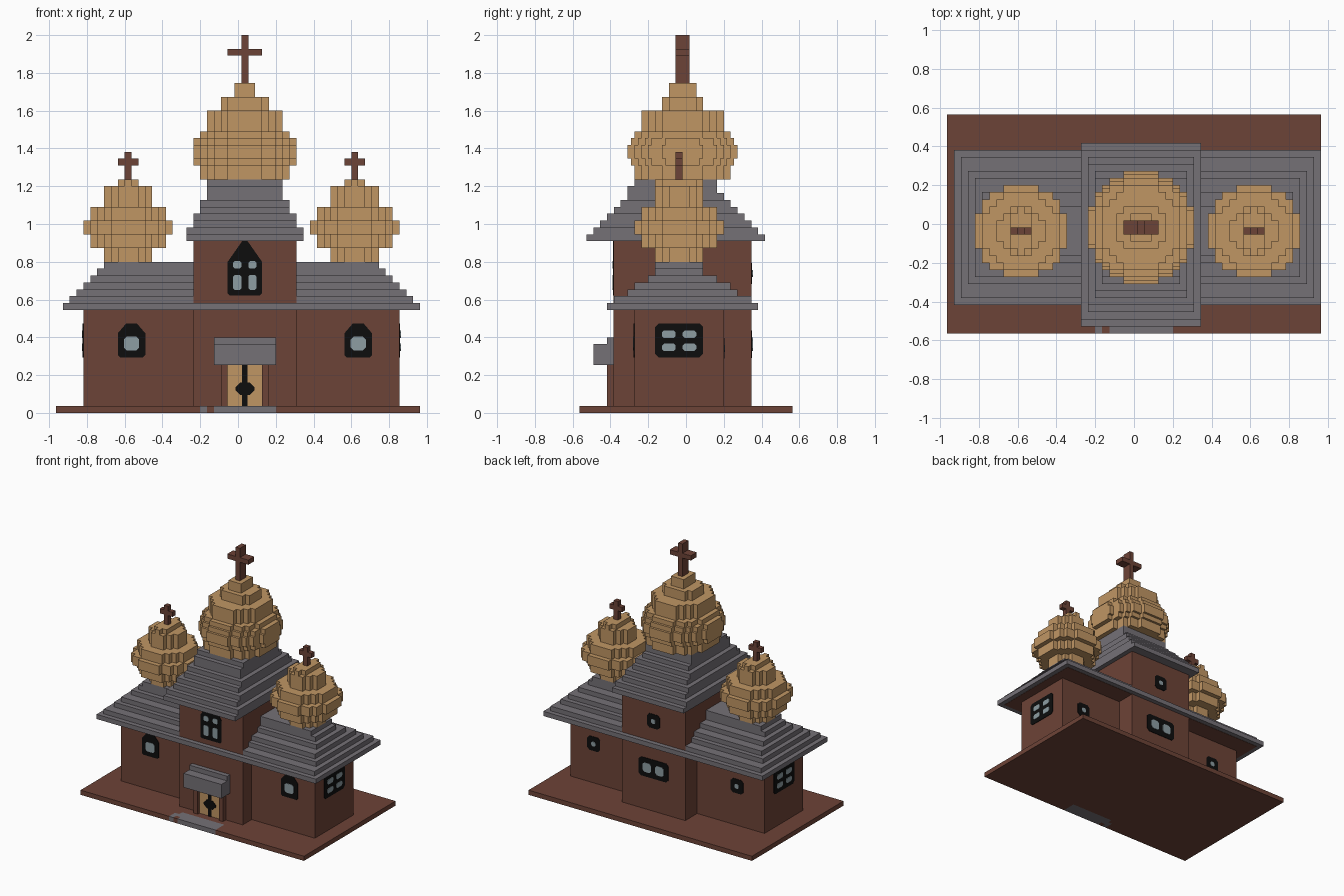
import bpy, bmesh, math
from mathutils import Vector

cube = bpy.data.objects.get("Cube")
if cube:
    bpy.data.objects.remove(cube, do_unlink=True)

U = 2 / 55                          # size of one block
ORIGIN = Vector((26.5, 15.5, 0))    # block grid centre


def material(name, rgb):
    m = bpy.data.materials.new(name)
    m.use_nodes = True
    m.diffuse_color = (*rgb, 1)
    m.node_tree.nodes["Principled BSDF"].inputs["Base Color"].default_value = (*rgb, 1)
    return m


BROWN = material("brown_timber", (0.152, 0.056, 0.038))
GREY = material("grey_shingle", (0.178, 0.164, 0.183))
TAN = material("golden_wood", (0.53, 0.305, 0.127))
BLACK = material("black_frame", (0.004, 0.004, 0.004))
GLASS = material("pale_glass", (0.27, 0.34, 0.365))


def finish(name, bm, mat):
    bmesh.ops.recalc_face_normals(bm, faces=bm.faces)
    me = bpy.data.meshes.new(name)
    bm.to_mesh(me)
    bm.free()
    me.materials.append(mat)
    ob = bpy.data.objects.new(name, me)
    bpy.context.collection.objects.link(ob)
    return ob


def boxes(name, mat, items):
    """Boxes given as (x0, x1, y0, y1, z0, z1) in block units."""
    bm = bmesh.new()
    for x0, x1, y0, y1, z0, z1 in items:
        vs = bmesh.ops.create_cube(bm, size=1)["verts"]
        mid = Vector((x0 + x1, y0 + y1, z0 + z1)) / 2
        dim = Vector((x1 - x0, y1 - y0, z1 - z0))
        for v in vs:
            v.co = (v.co * dim + mid - ORIGIN) * U
    return finish(name, bm, mat)


def plates(name, mat, outlines, axis, pos, side, thick):
    """Thin (u, z) outlines laid on a wall facing along axis."""
    bm = bmesh.new()
    for pts in outlines:
        rings = []
        for d in (pos, pos + side * thick):
            co = [Vector((u, d, z)) if axis == "y" else Vector((d, u, z)) for u, z in pts]
            rings.append([bm.verts.new((c - ORIGIN) * U) for c in co])
        a, b = rings
        bm.faces.new(a)
        bm.faces.new(b)
        for i in range(len(a)):
            j = (i + 1) % len(a)
            bm.faces.new((a[i], a[j], b[j], b[i]))
    return finish(name, bm, mat)


def octagon(u0, u1, z0, z1, c):
    return [(u0 + c, z0), (u1 - c, z0), (u1, z0 + c), (u1, z1 - c),
            (u1 - c, z1), (u0 + c, z1), (u0, z1 - c), (u0, z0 + c)]


def arch(mid, half, z0, shoulder, z1, tip):
    return [(mid - half + .3, z0), (mid + half - .3, z0), (mid + half, z0 + .3),
            (mid + half, shoulder), (mid + tip, z1), (mid - tip, z1),
            (mid - half, shoulder), (mid - half, z0 + .3)]


def window(name, frame, panes, axis, pos, side):
    plates(name + "_frame", BLACK, [frame], axis, pos, side, 0.12)
    plates(name + "_glass", GLASS, panes, axis, pos, side, 0.2)


def dome(name, cx, cy, layers):
    """Stacked stepped discs: (z0, z1, half width, half depth)."""
    items = []
    for z0, z1, rx, ry in layers:
        n = round(ry * 2)
        for k in range(n):
            y = k + .5 - ry
            h = rx * math.sqrt(max(0, 1 - (y / (ry + .1)) ** 2))
            h = max(.5 + (rx % 1 == 0) * .5, round(h - .5) + .5)
            items.append((cx - h, cx + h, cy + y - .5, cy + y + .5, z0, z1))
    boxes(name, TAN, items)


# Ground slab with a stone path set into its front edge
boxes("ground_slab", BROWN, [(0, 53, 3, 31, 0, 1), (0, 21, 0, 3, 0, 1), (32, 53, 0, 3, 0, 1),
                             (22, 23, 0, 1, 0, 1), (21, 22, 2, 3, 0, 1)])
boxes("stone_path", GREY, [(23, 32, 0, 3, 0, 1), (21, 22, 0, 2, 0, 1), (22, 23, 1, 3, 0, 1)])

# Walls
boxes("wing_walls", BROWN, [(4, 50, 8, 21, 1, 15)])
boxes("tower_walls", BROWN, [(20, 35, 4.98, 25.02, 1, 25)])

# Stepped roofs
Y_FRONT = (4, 5, 7, 8, 10, 11, 11)
Y_BACK = (26, 25, 23, 22, 20, 18, 18)
boxes("wing_roof", GREY, [(1 + i, 53 - i, Y_FRONT[i], Y_BACK[i], 15 + i, 16 + i) for i in range(7)])
boxes("eave_soffit", BROWN, [(2, 52, 5, 25, 14.95, 15.02)])
tower_layers = [(19 + i // 2, 36 - i // 2, 1 + i, 27 - i, 25 + i, 26 + i) for i in range(7)]
boxes("tower_roof", GREY, tower_layers + [(22, 33, 7, 20, 32, 33), (22, 33, 8, 20, 33, 34)])

# Domes and crosses
dome("main_dome", 27.5, 15, [(34, 36, 6.5, 7), (36, 37, 7.5, 7.5), (37, 39, 7.5, 8), (39, 40, 7.5, 7.5),
                             (40, 41, 6.5, 7), (41, 44, 5.5, 6), (44, 46, 3.5, 3), (46, 48, 1.5, 2)])
boxes("main_cross", BROWN, [(27, 28, 14, 16, 48, 55), (25, 30, 14, 16, 52, 53)])
for label, cx in (("right", 10.5), ("left", 43.5)):
    dome(label + "_dome", cx, 14.5, [(22, 24, 3.5, 3.5), (24, 26, 5.5, 5.5), (26, 28, 6.5, 6.5),
                                     (28, 30, 5.5, 5.5), (30, 33, 3.5, 3.5), (33, 34, 1.5, 3.5)])
    boxes(label + "_cross", BROWN, [(cx - .5, cx + .5, 14, 15, 34, 38),
                                    (cx - 1.5, cx + 1.5, 14, 15, 36, 37)])

# Porch: canopy, door frame, door and its dark centre ornament
boxes("porch_canopy", GREY, [(23, 32, 2, 5, 7, 10), (23, 32, 4, 5, 10, 11)])
boxes("door_frame", BROWN, [(24, 25, 4, 5, 1, 7), (30, 31, 4, 5, 1, 7)])
boxes("door", TAN, [(25, 30, 4.6, 5, 1, 7)])
plates("door_ornament", BLACK, [[(27.1, 1), (27.9, 1), (27.9, 7), (27.1, 7)],
                                octagon(26.1, 28.9, 2.6, 4.4, .7)], "y", 4.6, -1, .15)

# Front windows
for label, cx in (("right", 11), ("left", 44)):
    window(label + "_front_window", arch(cx, 2, 8.1, 11.6, 13, .8),
           [octagon(cx - 1.1, cx + 1.1, 9.1, 11.1, .4)], "y", 8, -1)
window("tower_front_window", arch(27.5, 2.5, 17.1, 22, 25, .4),
       [octagon(m - .6, m + .6, z0, z1, .25) for m in (26.4, 28.6) for z0, z1 in ((17.9, 20.1), (21, 22.1))],
       "y", 4.98, -1)

# End windows with four panes
for label, pos, side in (("left", 50, 1), ("right", 4, -1)):
    panes = [octagon(m - 1, m + 1, z, z + 1.1, .3) for m in (13, 16) for z in (9, 10.9)]
    window(label + "_end_window", octagon(11, 18, 8.1, 13, .5), panes, "x", pos, side)

# Back windows
window("back_window", octagon(24, 31, 8, 12, .5),
       [octagon(m - 1, m + 1, 9, 11, .4) for m in (26, 29)], "y", 25.02, 1)
window("tower_back_window", octagon(26, 29, 18.8, 21.8, .5),
       [octagon(27, 28, 19.8, 20.8, .25)], "y", 25.02, 1)
for label, cx in (("right", 10.5), ("left", 44.5)):
    window(label + "_back_window", octagon(cx - 1.5, cx + 1.5, 7.9, 10.9, .5),
           [octagon(cx - .5, cx + .5, 8.9, 9.9, .25)], "y", 21, 1)
